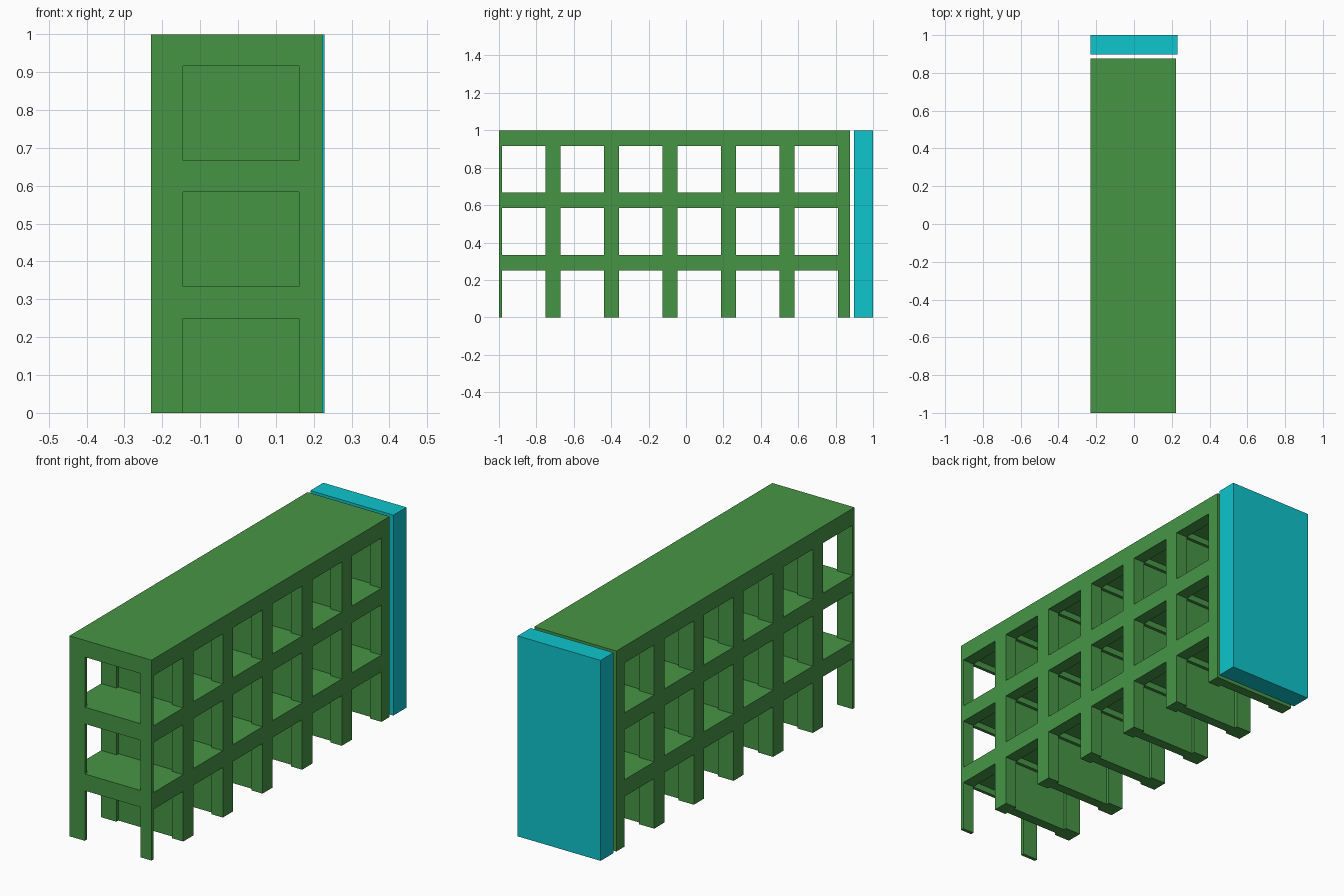
import bpy
import bmesh
from mathutils import Matrix, Vector

if "Cube" in bpy.data.objects:
    bpy.data.objects.remove(bpy.data.objects["Cube"], do_unlink=True)


def make_material(name, rgb):
    mat = bpy.data.materials.new(name)
    mat.use_nodes = True
    color = (*rgb, 1.0)
    mat.diffuse_color = color
    mat.node_tree.nodes["Principled BSDF"].inputs["Base Color"].default_value = color
    return mat


def make_part(name, boxes, mat):
    """One object from boxes, each given as (x range, y range, z range)."""
    bm = bmesh.new()
    for ranges in boxes:
        center = Vector([(a + b) / 2 for a, b in ranges])
        size = Vector([b - a for a, b in ranges])
        matrix = Matrix.Translation(center) @ Matrix.Diagonal((*size, 1.0))
        bmesh.ops.create_cube(bm, size=1.0, matrix=matrix)
    mesh = bpy.data.meshes.new(name)
    bm.to_mesh(mesh)
    bm.free()
    mesh.materials.append(mat)
    obj = bpy.data.objects.new(name, mesh)
    bpy.context.collection.objects.link(obj)
    return obj


green = make_material("frame green", (0.061, 0.30, 0.060))
cyan = make_material("panel cyan", (0.0044, 0.558, 0.61))

# Overall layout of the frame
FRONT, BACK = -1.0, 0.877
PITCH = 0.3125
PIER_HALF, WALL_HALF = 0.04, 0.0245
RIGHT_COL, LEFT_COL = (-0.23, -0.1455), (0.1615, 0.2235)
INNER = (RIGHT_COL[1], LEFT_COL[0])
STOREY, BEAM, SLAB = 1 / 3, 1 / 12, 0.053

centers = [-1.0235 + i * PITCH for i in range(7)]
piers = [(max(c - PIER_HALF, FRONT), min(c + PIER_HALF, BACK)) for c in centers]
walls = [(c - WALL_HALF, min(c + WALL_HALF, BACK)) for c in centers[1:]]
bays = [(a[1], b[0]) for a, b in zip(piers, piers[1:])]
floors = [(i * STOREY, (i + 1) * STOREY) for i in range(3)]
sides = (RIGHT_COL, LEFT_COL)

# Columns and the beams that tie them together
make_part("columns", [(x, y, (0, 1)) for x in sides for y in piers], green)
make_part("edge_beams", [(x, y, (top - BEAM, top))
                         for x in sides for y in bays for _, top in floors], green)
make_part("cross_beams", [(INNER, y, (top - BEAM, top))
                          for y in piers for _, top in floors], green)

# Thin partitions and slabs, recessed between the columns and beams
make_part("partition_walls", [(INNER, y, (low, top - BEAM))
                              for y in walls for low, top in floors], green)
make_part("floor_slabs", [(INNER, y, (top - SLAB, top))
                          for y in bays for _, top in floors], green)

# Freestanding panel behind the frame
make_part("back_panel", [((-0.229, 0.229), (0.898, 1.0), (0, 1))], cyan)
